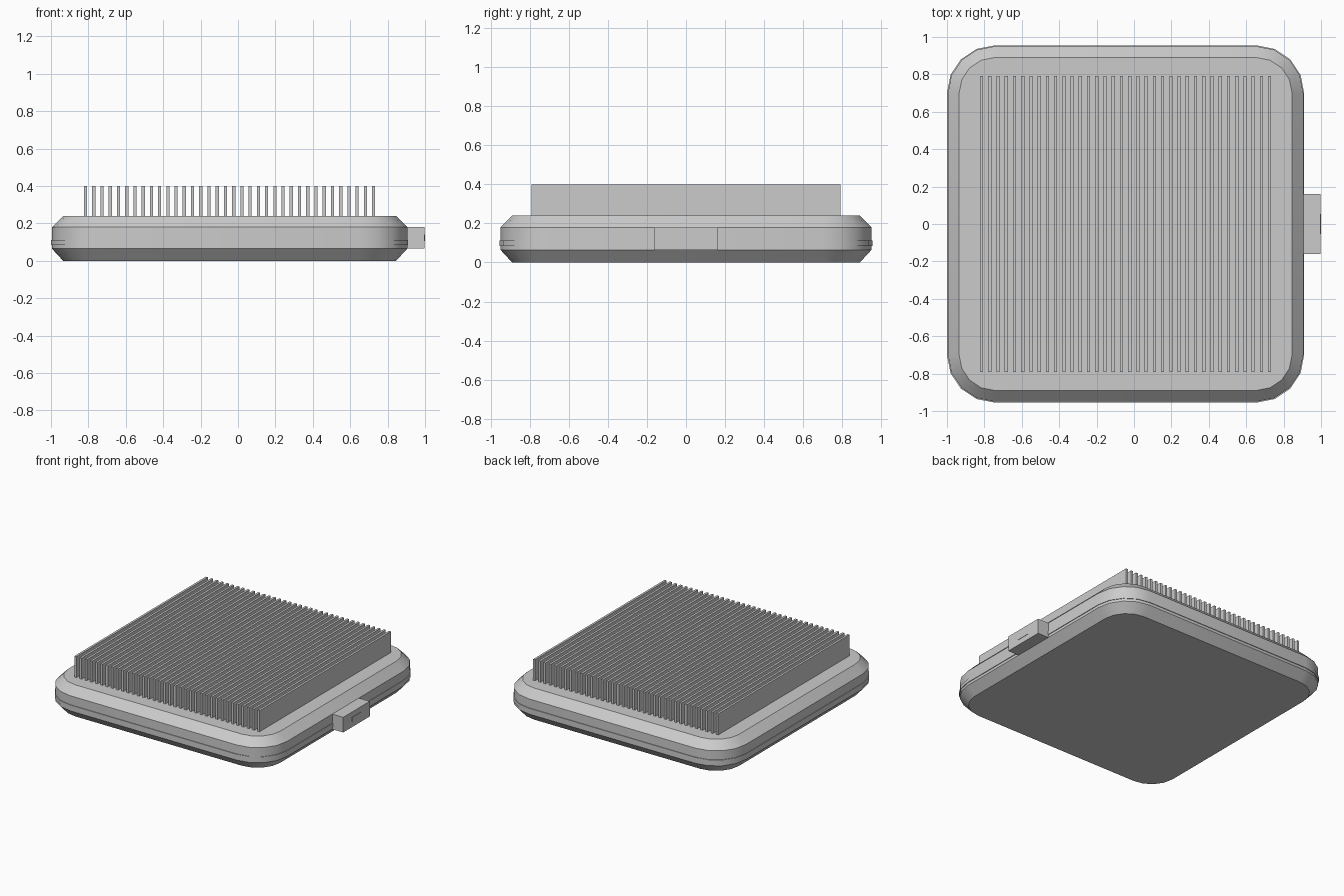
import bpy, bmesh, math

if "Cube" in bpy.data.objects:
    bpy.data.objects.remove(bpy.data.objects["Cube"], do_unlink=True)

GREY = (0.6, 0.6, 0.6, 1)
grey = bpy.data.materials.new("plain_grey")
grey.use_nodes = True
grey.diffuse_color = GREY
grey.node_tree.nodes["Principled BSDF"].inputs["Base Color"].default_value = GREY

BODY_X = -0.045   # the body sits off centre because the plug sticks out at +x
STRAIGHT = 0.70   # half length of each straight side


def finish(name, bm, smooth=False):
    bmesh.ops.recalc_face_normals(bm, faces=bm.faces)
    mesh = bpy.data.meshes.new(name)
    bm.to_mesh(mesh)
    bm.free()
    mesh.materials.append(grey)
    ob = bpy.data.objects.new(name, mesh)
    bpy.context.collection.objects.link(ob)
    if smooth:
        bpy.ops.object.select_all(action='DESELECT')
        ob.select_set(True)
        bpy.context.view_layer.objects.active = ob
        bpy.ops.object.shade_smooth_by_angle(angle=math.radians(30))
    return ob


def rounded_square(half, steps=4):
    """Outline with rounded corners whose arc centres stay fixed."""
    r = half - STRAIGHT
    points = []
    for q in range(4):
        mid = math.radians(45 + 90 * q)
        cx = math.copysign(STRAIGHT, math.cos(mid))
        cy = math.copysign(STRAIGHT, math.sin(mid))
        for i in range(steps + 1):
            a = math.pi / 2 * (q + i / steps)
            points.append((cx + r * math.cos(a), cy + r * math.sin(a)))
    return points


def rounded_slab(name, profile):
    """Stack rounded squares of (half width, height) and cap both ends."""
    bm = bmesh.new()
    rings = [[bm.verts.new((x + BODY_X, y, z)) for x, y in rounded_square(half)]
             for half, z in profile]
    for low, high in zip(rings, rings[1:]):
        for i in range(len(low)):
            j = (i + 1) % len(low)
            bm.faces.new((low[i], low[j], high[j], high[i]))
    bm.faces.new(rings[0])
    bm.faces.new(rings[-1])
    return finish(name, bm, smooth=True)


def add_box(bm, low, high):
    verts = bmesh.ops.create_cube(bm, size=1)["verts"]
    for v in verts:
        v.co = [lo if c < 0 else hi for c, lo, hi in zip(v.co, low, high)]


# Bevelled body and the thin raised band round its wall
rounded_slab("body", [(0.89, 0), (0.95, 0.065), (0.95, 0.18), (0.89, 0.24)])
rounded_slab("wall_band", [(0.955, 0.085), (0.955, 0.112)])

# Row of upright fins
bm = bmesh.new()
COUNT, SPAN = 36, 1.54
for i in range(COUNT):
    x = BODY_X - SPAN / 2 + SPAN * i / (COUNT - 1)
    add_box(bm, (x - 0.0085, -0.79, 0.23), (x + 0.0085, 0.79, 0.4))
finish("cooling_fins", bm)

# Plug on the side, with a small raised plate on its end
bm = bmesh.new()
add_box(bm, (0.88, -0.16, 0.065), (0.997, 0.16, 0.18))
finish("side_plug", bm)
bm = bmesh.new()
add_box(bm, (0.99, -0.053, 0.105), (1.0, 0.053, 0.14))
finish("plug_plate", bm)
